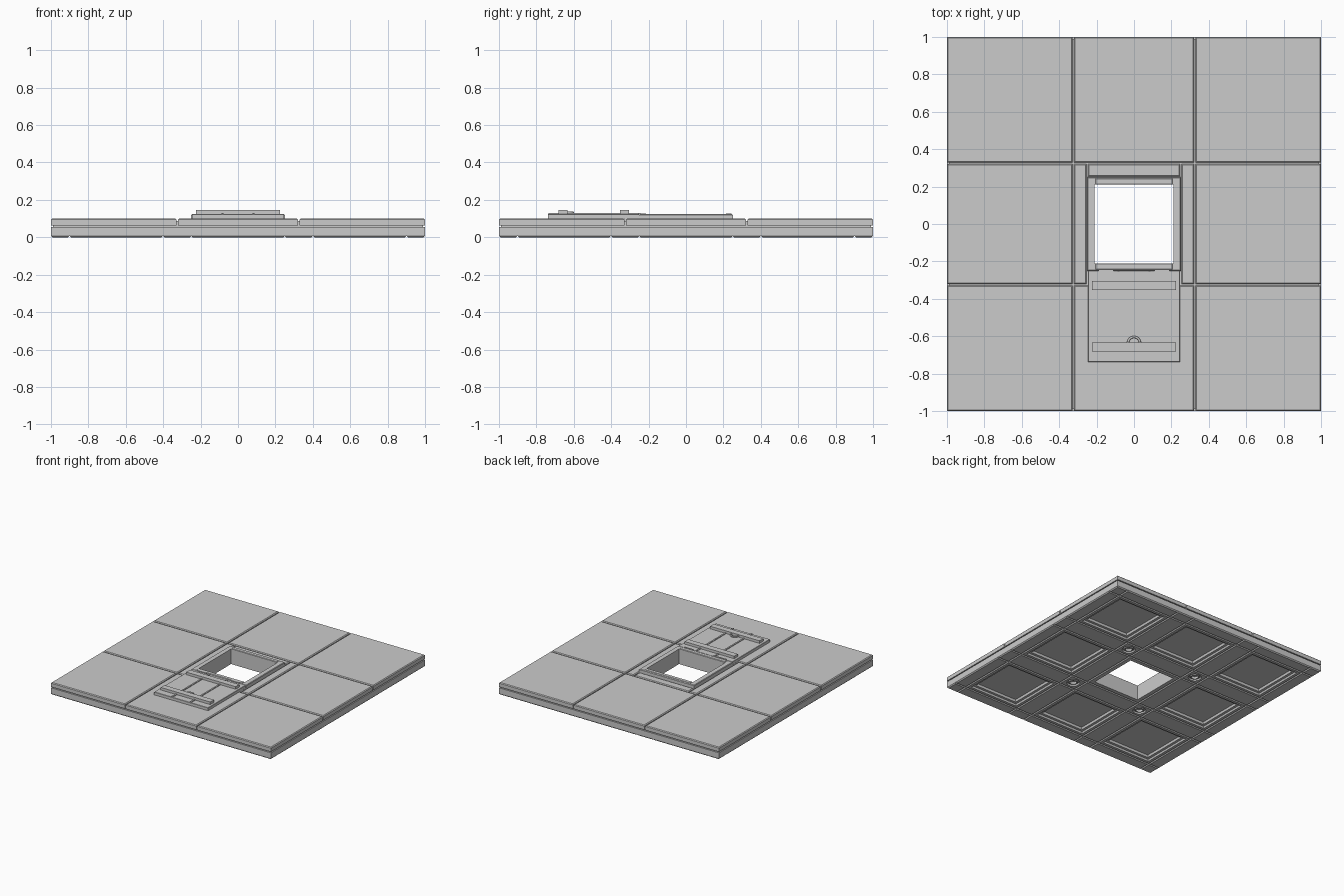
import bpy, bmesh, math

old = bpy.data.objects.get("Cube")
if old:
    bpy.data.objects.remove(old, do_unlink=True)

grey = bpy.data.materials.new("plain grey")
grey.use_nodes = True
COLOUR = (0.6, 0.6, 0.6, 1)
grey.diffuse_color = COLOUR
grey.node_tree.nodes["Principled BSDF"].inputs["Base Color"].default_value = COLOUR


def ring_points(hx, hy, n, round_ring):
    """Points on a rectangle or a circle, walked in the same order."""
    points = []
    for i in range(n):
        a = math.pi / 4 + math.tau * i / n
        c, s = math.cos(a), math.sin(a)
        k = 1 if round_ring else 1 / max(abs(c), abs(s))
        points.append((hx * c * k, hy * s * k))
    return points


def loft(name, x0, x1, y0, y1, rings, n=4, closed=False):
    """Join rings of (inset, z, radius); a radius makes the ring round."""
    bm = bmesh.new()
    cx, cy = (x0 + x1) / 2, (y0 + y1) / 2
    loops = []
    for inset, z, radius in rings:
        hx = radius or (x1 - x0) / 2 - inset
        hy = radius or (y1 - y0) / 2 - inset
        loops.append([bm.verts.new((cx + px, cy + py, z))
                      for px, py in ring_points(hx, hy, n, radius > 0)])
    pairs = list(zip(loops, loops[1:]))
    if closed:
        pairs.append((loops[-1], loops[0]))
    else:
        bm.faces.new(loops[0])
        bm.faces.new(loops[-1])
    for a, b in pairs:
        for i in range(n):
            j = (i + 1) % n
            bm.faces.new((a[i], a[j], b[j], b[i]))
    bmesh.ops.recalc_face_normals(bm, faces=bm.faces)
    mesh = bpy.data.meshes.new(name)
    bm.to_mesh(mesh)
    bm.free()
    mesh.materials.append(grey)
    obj = bpy.data.objects.new(name, mesh)
    bpy.context.collection.objects.link(obj)
    return obj


def block(name, x0, x1, y0, y1, z0, z1, low=0, high=0):
    """Box with optional chamfers around its bottom and top."""
    rings = [(low, z0, 0)]
    if low:
        rings.append((0, z0 + low, 0))
    if high:
        rings.append((0, z1 - high, 0))
    rings.append((high, z1, 0))
    return loft(name, x0, x1, y0, y1, rings)


# Underside: coffers, joists and round sockets on one grid
SLAB = 0.056
CH = 0.008
grid = [-1, -0.9, -0.4, -0.25, 0.25, 0.4, 0.9, 1]
coffer = [(0, SLAB, 0), (0, CH, 0), (CH, 0, 0), (0.03, 0, 0), (0.035, 0.014, 0),
          (0.055, 0.014, 0), (0.06, 0.032, 0)]
socket = [(0, SLAB, 0), (0, CH, 0), (CH, 0, 0), (0, 0, 0.05), (0, 0.012, 0.046),
          (0, 0.012, 0.036), (0, 0.003, 0.034), (0, 0.003, 0.026), (0, 0.02, 0.024)]
for i in range(7):
    for j in range(7):
        if i == 3 and j == 3:
            continue
        cell = grid[i], grid[i + 1], grid[j], grid[j + 1]
        if i in (1, 3, 5) and j in (1, 3, 5):
            loft("underside_coffer", *cell, coffer)
        elif i in (2, 4) and j in (2, 4):
            loft("underside_socket", *cell, socket, n=32)
        else:
            block("underside_joist", *cell, 0, SLAB, low=CH)

# Core plate seen in the side slot and at the bottom of the tile joints
loft("core_plate", -1, 1, -1, 1,
     [(0.012, 0.05, 0), (0.012, 0.088, 0), (0.76, 0.088, 0), (0.76, 0.05, 0)], closed=True)

# Top tiles around the opening
T0, T1, GAP = 0.064, 0.1, 0.004
joints = [-1, -0.325, 0.325, 1]


def tile(name, x0, x1, y0, y1):
    edge = [v if abs(v) == 1 else v + s * GAP
            for v, s in ((x0, 1), (x1, -1), (y0, 1), (y1, -1))]
    block(name, *edge, T0, T1, high=0.006)


for i in range(3):
    for j in range(3):
        if (i, j) != (1, 1):
            tile("floor_tile", joints[i], joints[i + 1], joints[j], joints[j + 1])
for x0, x1 in ((-0.325, -0.25), (0.25, 0.325)):
    tile("side_strip", x0, x1, -0.325, 0.325)
tile("back_strip", -0.25, 0.25, 0.25, 0.325)
block("front_strip", -0.246, 0.246, -0.33, -0.25, T0, T1)

# Hatch shaft with raised collar
RIM = 0.124
loft("hatch_shaft", -0.25, 0.25, -0.25, 0.25,
     [(0, 0.008, 0), (0, RIM - 0.004, 0), (0.004, RIM, 0), (0.04, RIM, 0),
      (0.04, 0, 0), (0.008, 0, 0)], closed=True)
for s in (-1, 1):
    y0, y1 = sorted((s * 0.212, s * 0.244))
    block("collar_rail", -0.205, 0.205, y0, y1, 0.11, RIM + 0.004, high=0.003)

# Open lid lying flat in front of the hatch
block("lid_plate", -0.245, 0.245, -0.738, -0.25, T1 - 0.002, RIM, high=0.002)
for y in (-0.328, -0.658):
    block("lid_bar", -0.225, 0.225, y - 0.024, y + 0.024, 0.12, 0.145)
for s in (-1, 1):
    x = s * 0.083
    block("lid_rib", x - 0.006, x + 0.006, -0.736, -0.25, 0.12, 0.13)
    block("hinge_pin", s * 0.15 - 0.04, s * 0.15 + 0.04, -0.256, -0.244, 0.12, 0.131)

# Arched pull handle on the outer bar
curve = bpy.data.curves.new("lid_handle", "CURVE")
curve.dimensions = "3D"
curve.bevel_depth = 0.006
curve.bevel_resolution = 2
arc = curve.splines.new("POLY")
arc.points.add(12)
for i, p in enumerate(arc.points):
    a = math.pi * i / 12
    p.co = (0.032 * math.cos(a), -0.636 + 0.032 * math.sin(a), 0.132, 1)
curve.materials.append(grey)
bpy.context.collection.objects.link(bpy.data.objects.new("lid_handle", curve))
